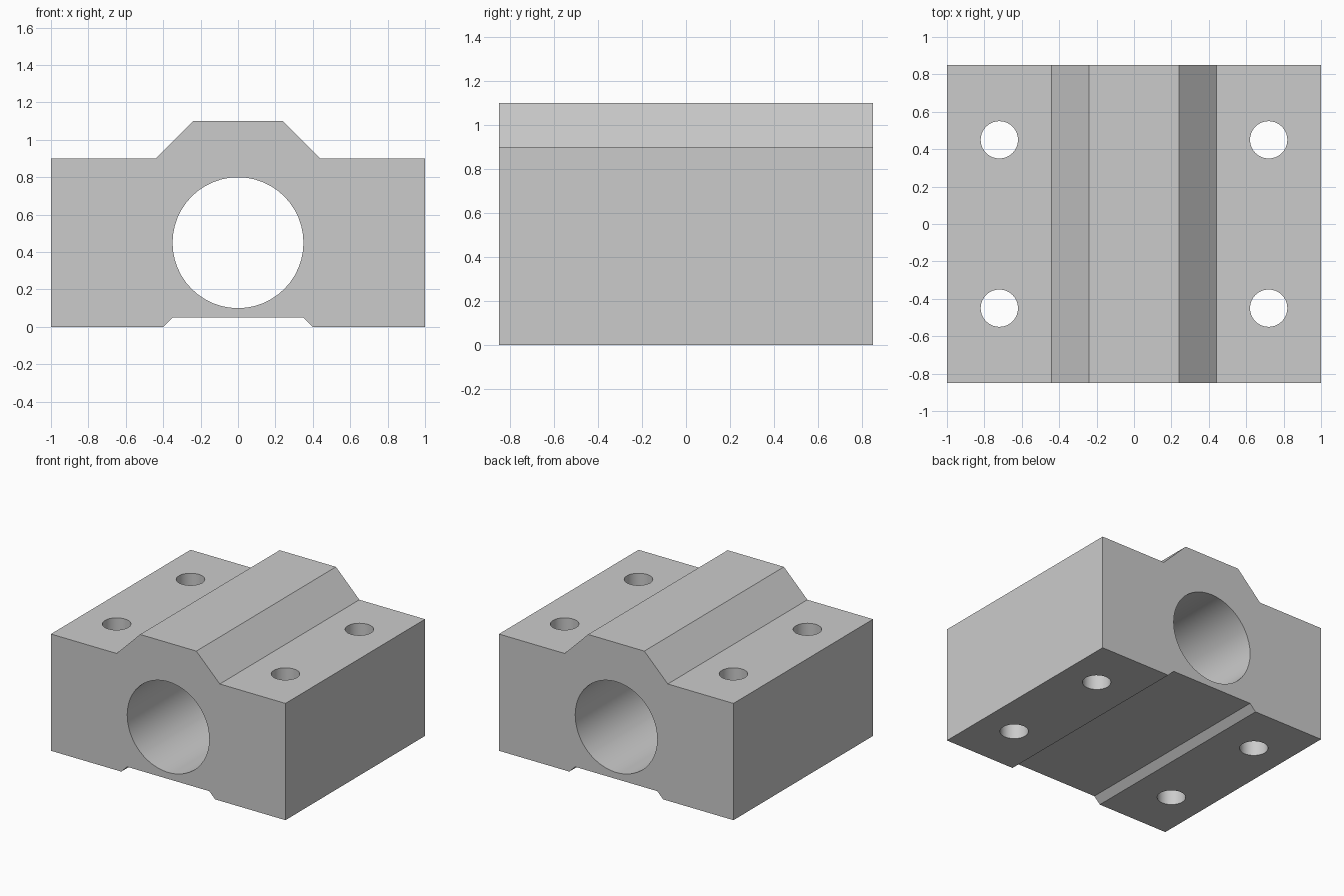
import bpy, bmesh, math

if "Cube" in bpy.data.objects:
    bpy.data.objects.remove(bpy.data.objects["Cube"])

HALF_LEN = 0.85

# Right half of the block profile (x, z), bottom to top; mirrored for the left
half = [(0.35, 0.05), (0.40, 0.0), (1.0, 0.0), (1.0, 0.9), (0.44, 0.9), (0.24, 1.1)]
profile = half + [(-x, z) for x, z in reversed(half)]

# Bearing block body: profile extruded front to back
bm = bmesh.new()
face = bm.faces.new([bm.verts.new((x, -HALF_LEN, z)) for x, z in profile])
ext = bmesh.ops.extrude_face_region(bm, geom=[face])
bmesh.ops.translate(bm, vec=(0, 2 * HALF_LEN, 0),
                    verts=[v for v in ext["geom"] if isinstance(v, bmesh.types.BMVert)])
bmesh.ops.recalc_face_normals(bm, faces=bm.faces)
mesh = bpy.data.meshes.new("bearing_block")
bm.to_mesh(mesh)
bm.free()
block = bpy.data.objects.new("bearing_block", mesh)
bpy.context.collection.objects.link(block)


def drill(name, radius, location, rotation=(0, 0, 0), sides=48):
    """Cut a round through hole in the block."""
    bpy.ops.mesh.primitive_cylinder_add(vertices=sides, radius=radius, depth=3,
                                        location=location, rotation=rotation)
    cutter = bpy.context.object
    cutter.name = name
    cutter.hide_render = True
    mod = block.modifiers.new(name, "BOOLEAN")
    mod.operation = "DIFFERENCE"
    mod.solver = "EXACT"
    mod.object = cutter
    bpy.ops.object.select_all(action="DESELECT")
    bpy.context.view_layer.objects.active = block
    block.select_set(True)
    bpy.ops.object.modifier_apply(modifier=mod.name)
    bpy.data.objects.remove(cutter)


# Shaft bore
drill("shaft_bore", 0.35, (0, 0, 0.45), (math.pi / 2, 0, 0))

# Four bolt holes
for sx in (-1, 1):
    for sy in (-1, 1):
        drill("bolt_hole", 0.10, (sx * 0.72, sy * 0.45, 0.45), sides=32)

# Smooth hole walls, keep block edges sharp
bpy.ops.object.shade_smooth_by_angle(angle=math.radians(30))
